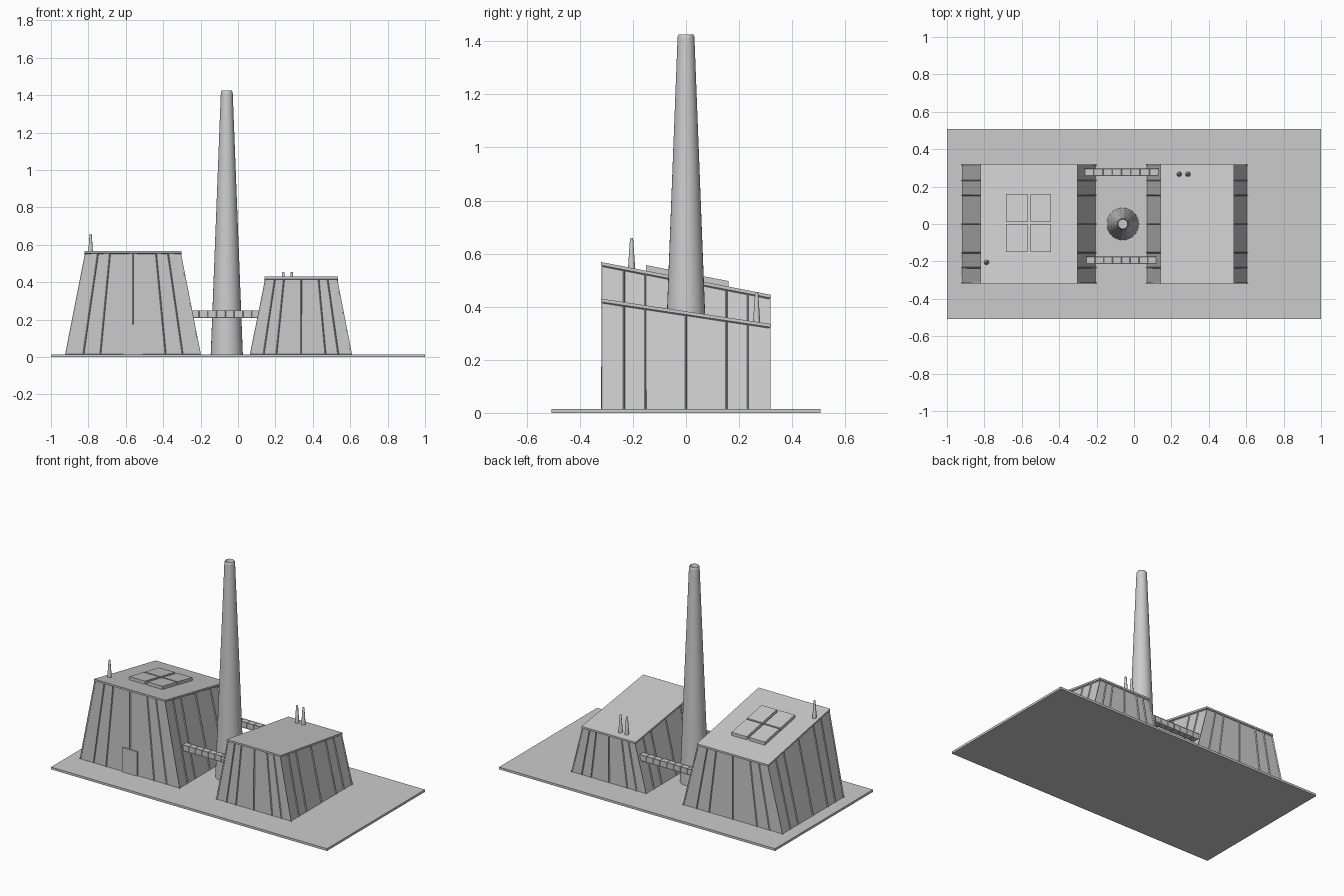
import bpy, bmesh, math

if "Cube" in bpy.data.objects:
    bpy.data.objects.remove(bpy.data.objects["Cube"])


def finish(name, bm, smooth=False):
    bmesh.ops.recalc_face_normals(bm, faces=bm.faces)
    me = bpy.data.meshes.new(name)
    bm.to_mesh(me)
    bm.free()
    ob = bpy.data.objects.new(name, me)
    bpy.context.collection.objects.link(ob)
    if smooth:
        bpy.context.view_layer.objects.active = ob
        ob.select_set(True)
        bpy.ops.object.shade_smooth_by_angle(angle=math.radians(35))
        ob.select_set(False)
    return ob


def box(name, x0, x1, y0, y1, bottom, top):
    """Box whose bottom and top heights are functions of y."""
    bm = bmesh.new()
    bmesh.ops.create_cube(bm, size=1)
    for v in bm.verts:
        y = y0 if v.co.y < 0 else y1
        z = (bottom if v.co.z < 0 else top)(y)
        v.co = (x0 if v.co.x < 0 else x1, y, z)
    return finish(name, bm)


def flat(z):
    return lambda y: z


def lathe(name, cx, cy, profile, sides):
    bm = bmesh.new()
    rings = [[bm.verts.new((cx + r * math.cos(math.tau * i / sides),
                            cy + r * math.sin(math.tau * i / sides), z))
              for i in range(sides)] for r, z in profile]
    for a, b in zip(rings, rings[1:]):
        for i in range(sides):
            j = (i + 1) % sides
            bm.faces.new((a[i], a[j], b[j], b[i]))
    bm.faces.new(rings[0])
    bm.faces.new(rings[-1])
    return finish(name, bm, True)


BASE, HALF = 0.015, 0.319
FRACS = [0, 0.135, 0.26, 0.5, 0.74, 0.865]


def hall(name, bot, top, z_front, z_back):
    """Tapered hall with recessed wall panels and a sloping roof slab."""
    def roof(off):
        return lambda y: z_front + (z_back - z_front) * (y + HALF) / (2 * HALF) + off

    def ring(x0, x1, height):
        corners = [(x0, -HALF), (x1, -HALF), (x1, HALF), (x0, HALF)]
        pts = []
        for k in range(4):
            (ax, ay), (bx, by) = corners[k], corners[(k + 1) % 4]
            for f in FRACS:
                y = ay + (by - ay) * f
                pts.append((ax + (bx - ax) * f, y, height(y)))
        return pts

    bm = bmesh.new()
    lo = [bm.verts.new(p) for p in ring(*bot, flat(BASE - 0.003))]
    hi = [bm.verts.new(p) for p in ring(*top, roof(-0.012))]
    n = len(lo)
    walls = [bm.faces.new((lo[i], lo[(i + 1) % n], hi[(i + 1) % n], hi[i])) for i in range(n)]
    bm.faces.new(lo[::-1])
    bm.faces.new(hi)
    bm.normal_update()
    bmesh.ops.inset_individual(bm, faces=walls, thickness=0.005, depth=-0.006)
    finish(name + "_walls", bm)
    box(name + "_roof", top[0] - 0.003, top[1] + 0.003, -HALF - 0.001, HALF + 0.001,
        roof(-0.012), roof(0))
    return roof


def bridge(name, x0, x1, cy):
    """Connecting duct with shallow panels along its length."""
    n, h = 8, 0.02
    bm = bmesh.new()
    rings = [[bm.verts.new((x0 + (x1 - x0) * i / n, cy + sy * h, 0.23 + sz * h))
              for sy, sz in ((-1, -1), (1, -1), (1, 1), (-1, 1))] for i in range(n + 1)]
    panels = [bm.faces.new((a[k], b[k], b[(k + 1) % 4], a[(k + 1) % 4]))
              for a, b in zip(rings, rings[1:]) for k in range(4)]
    bm.faces.new(rings[0])
    bm.faces.new(rings[-1])
    bmesh.ops.recalc_face_normals(bm, faces=bm.faces)
    bmesh.ops.inset_individual(bm, faces=panels, thickness=0.003, depth=-0.002)
    finish(name, bm)


# Ground slab
box("ground_slab", -1, 1, -0.507, 0.507, flat(0), flat(BASE))

# Two halls
big_roof = hall("large_hall", (-0.925, -0.198), (-0.818, -0.305), 0.568, 0.445)
small_roof = hall("small_hall", (0.063, 0.61), (0.145, 0.531), 0.43, 0.335)

# Door
box("door", -0.615, -0.507, -0.32, -0.305, flat(BASE), flat(0.175))

# Skylights
for i, (x0, x1) in enumerate(((-0.684, -0.57), (-0.553, -0.443))):
    for j, (y0, y1) in enumerate(((-0.15, -0.0), (0.01, 0.16))):
        box(f"skylight_{i}_{j}", x0, x1, y0, y1, big_roof(-0.005), big_roof(0.021))

# Main chimney with hollow top
lathe("chimney", -0.06, 0, [(0.086, 0.01), (0.032, 1.408), (0.031, 1.418), (0.027, 1.425),
                            (0.024, 1.42), (0.024, 1.37)], 32)

# Small roof vents
for i, (x, y, roof) in enumerate(((-0.788, -0.205, big_roof), (0.242, 0.266, small_roof),
                                  (0.288, 0.266, small_roof))):
    z = roof(0)(y)
    lathe(f"roof_vent_{i}", x, y, [(0.014, z - 0.008), (0.006, z + 0.109), (0.004, z + 0.113),
                                   (0.003, z + 0.105)], 16)

# Ducts between the halls
bridge("back_duct", -0.265, 0.132, 0.276)
bridge("front_duct", -0.255, 0.12, -0.194)
